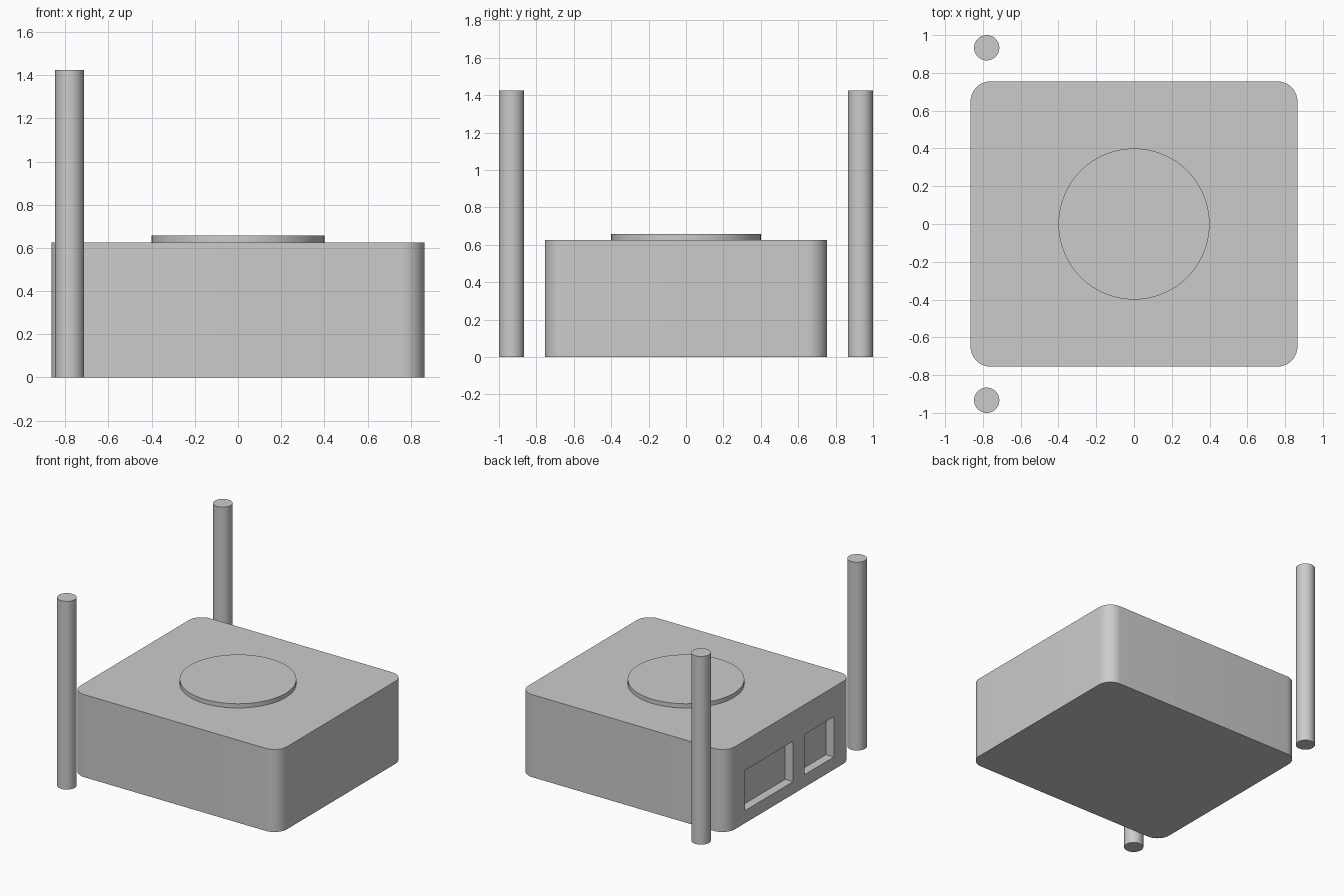
import bpy
import bmesh
import math

default = bpy.data.objects.get("Cube")
if default:
    bpy.data.objects.remove(default, do_unlink=True)

# Single plain grey plastic
grey = bpy.data.materials.new("grey_plastic")
grey.use_nodes = True
color = (0.6, 0.6, 0.6, 1)
grey.diffuse_color = color
grey.node_tree.nodes["Principled BSDF"].inputs["Base Color"].default_value = color


def activate(obj):
    bpy.ops.object.select_all(action="DESELECT")
    obj.select_set(True)
    bpy.context.view_layer.objects.active = obj


def box(name, low, high, corner=0):
    """Box between two corners, with optional rounded vertical edges."""
    bm = bmesh.new()
    bmesh.ops.create_cube(bm, size=1)
    for v in bm.verts:
        v.co = [(a + b) / 2 + c * (b - a) for a, b, c in zip(low, high, v.co)]
    if corner:
        upright = [e for e in bm.edges
                   if abs(e.verts[0].co.z - e.verts[1].co.z) > 0.01]
        bmesh.ops.bevel(bm, geom=upright, offset=corner, segments=12,
                        profile=0.5, affect="EDGES")
    mesh = bpy.data.meshes.new(name)
    bm.to_mesh(mesh)
    bm.free()
    mesh.materials.append(grey)
    obj = bpy.data.objects.new(name, mesh)
    bpy.context.collection.objects.link(obj)
    return obj


def cylinder(name, x, y, bottom, top, radius, sides):
    bpy.ops.mesh.primitive_cylinder_add(
        vertices=sides, radius=radius, depth=top - bottom,
        location=(x, y, (bottom + top) / 2))
    obj = bpy.context.object
    obj.name = name
    obj.data.materials.append(grey)
    bpy.ops.object.shade_smooth_by_angle(angle=math.radians(30))
    return obj


# Rounded housing
side_x = 0.865
height = 0.625
housing = box("housing", (-side_x, -0.755, 0), (side_x, 0.755, height), 0.105)

# Two port recesses cut into one side
for y_low, y_high in ((-0.045, 0.527), (-0.534, -0.18)):
    cutter = box("port_cutter", (-side_x - 0.1, y_low, 0.095),
                 (-side_x + 0.066, y_high, 0.4))
    cutter.hide_render = True
    activate(housing)
    cut = housing.modifiers.new("port", "BOOLEAN")
    cut.operation = "DIFFERENCE"
    cut.solver = "EXACT"
    cut.object = cutter
    bpy.ops.object.modifier_apply(modifier=cut.name)
    bpy.data.objects.remove(cutter, do_unlink=True)
activate(housing)
bpy.ops.object.shade_smooth_by_angle(angle=math.radians(30))

# Raised disc on the lid
cylinder("lid_disc", 0, 0, height, 0.657, 0.4, 96)

# Free-standing antenna rods beside the housing
for name, side in (("front_antenna", -1), ("back_antenna", 1)):
    cylinder(name, -0.78, side * 0.933, 0, 1.425, 0.067, 48)
